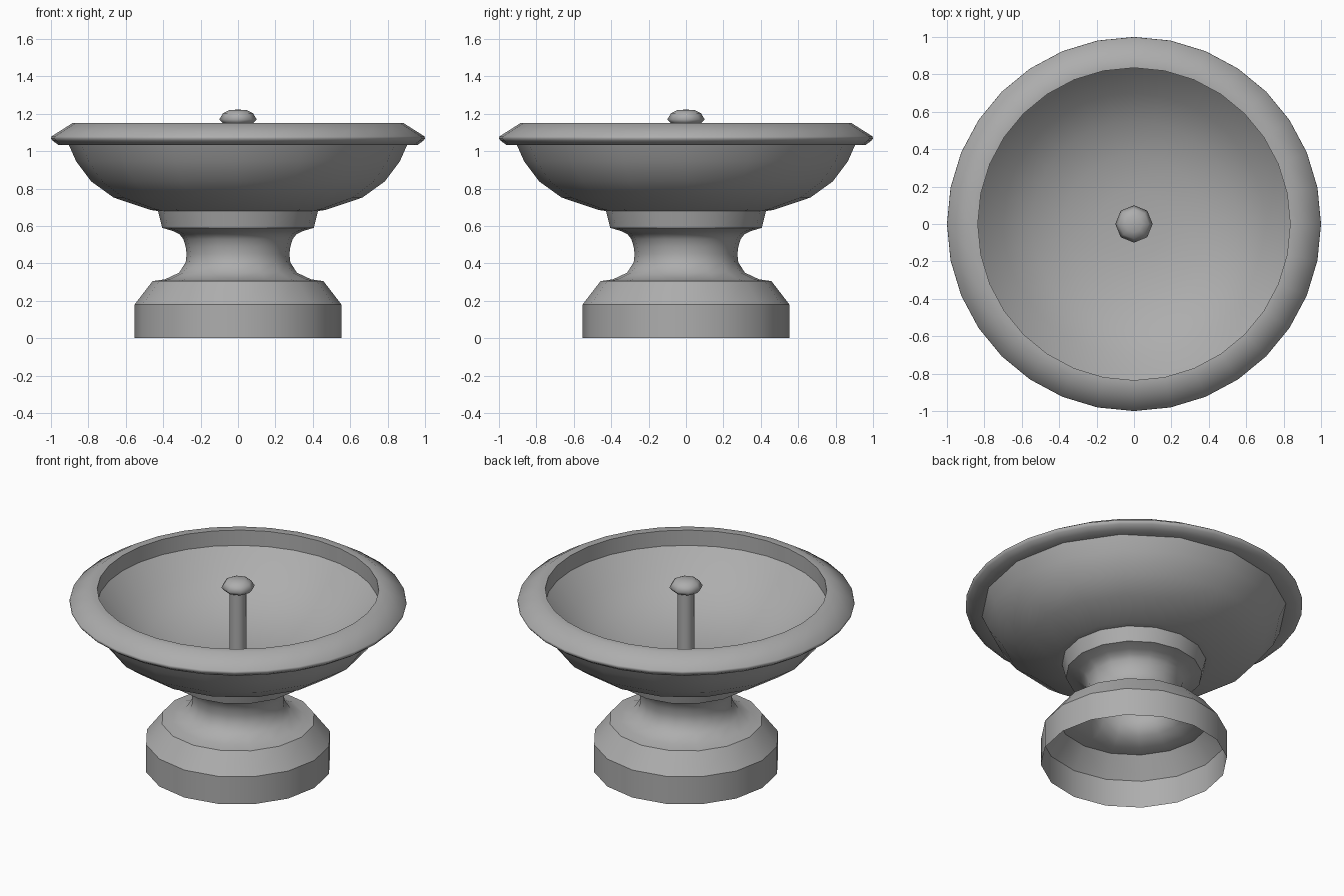
import bpy, bmesh, math

if "Cube" in bpy.data.objects:
    bpy.data.objects.remove(bpy.data.objects["Cube"])

# Dark grey stone
stone = bpy.data.materials.new("stone_grey")
stone.diffuse_color = (0.42, 0.42, 0.42, 1)
stone.use_nodes = True
stone.node_tree.nodes["Principled BSDF"].inputs["Base Color"].default_value = stone.diffuse_color


def lathe(name, profile, sides, sharp=35):
    """Revolve (radius, z) points around z; radius 0 becomes a pole."""
    bm = bmesh.new()
    rings = []
    for r, z in profile:
        if r == 0:
            rings.append([bm.verts.new((0, 0, z))] * sides)
        else:
            rings.append([bm.verts.new((r * math.cos(2 * math.pi * i / sides),
                                        r * math.sin(2 * math.pi * i / sides), z))
                          for i in range(sides)])
    for lo, hi in zip(rings, rings[1:]):
        for i in range(sides):
            j = (i + 1) % sides
            corners = list(dict.fromkeys((lo[i], lo[j], hi[j], hi[i])))
            bm.faces.new(corners)
    mesh = bpy.data.meshes.new(name)
    bm.to_mesh(mesh)
    bm.free()
    mesh.materials.append(stone)
    obj = bpy.data.objects.new(name, mesh)
    bpy.context.collection.objects.link(obj)
    bpy.ops.object.select_all(action='DESELECT')
    obj.select_set(True)
    bpy.context.view_layer.objects.active = obj
    bpy.ops.object.shade_smooth_by_angle(angle=math.radians(sharp))
    return obj


# Hollow foot, curved neck and collar (open underneath)
lathe("pedestal", [(0.553, 0), (0.553, 0.18), (0.457, 0.305), (0.39, 0.315),
                   (0.315, 0.35), (0.28, 0.405), (0.275, 0.45), (0.28, 0.49),
                   (0.292, 0.53), (0.312, 0.555), (0.345, 0.572),
                   (0.405, 0.59), (0.428, 0.68)], 16)

# Rounded underside of the bowl
lathe("bowl_underside", [(0.428, 0.68), (0.465, 0.685), (0.665, 0.752),
                         (0.785, 0.838), (0.865, 0.945), (0.905, 1.035)], 16)

# Overhanging rim with a rounded lip
lathe("bowl_rim", [(0.87, 1.033), (0.96, 1.033), (0.99, 1.055), (1.0, 1.068),
                   (0.997, 1.079), (0.885, 1.15), (0.835, 1.15)], 32, 80)

# Inner wall and dished basin
lathe("basin", [(0.835, 1.15), (0.835, 1.05), (0.70, 0.91), (0.55, 0.815),
                (0.37, 0.75), (0.18, 0.725), (0, 0.72)], 32)

# Central water spout with a rounded cap
lathe("spout_stem", [(0.05, 0.70), (0.05, 1.16)], 8, 50)
lathe("spout_cap", [(0, 1.14), (0.05, 1.14), (0.08, 1.148), (0.10, 1.17),
                    (0.08, 1.203), (0.045, 1.22), (0, 1.222)], 8, 100)
